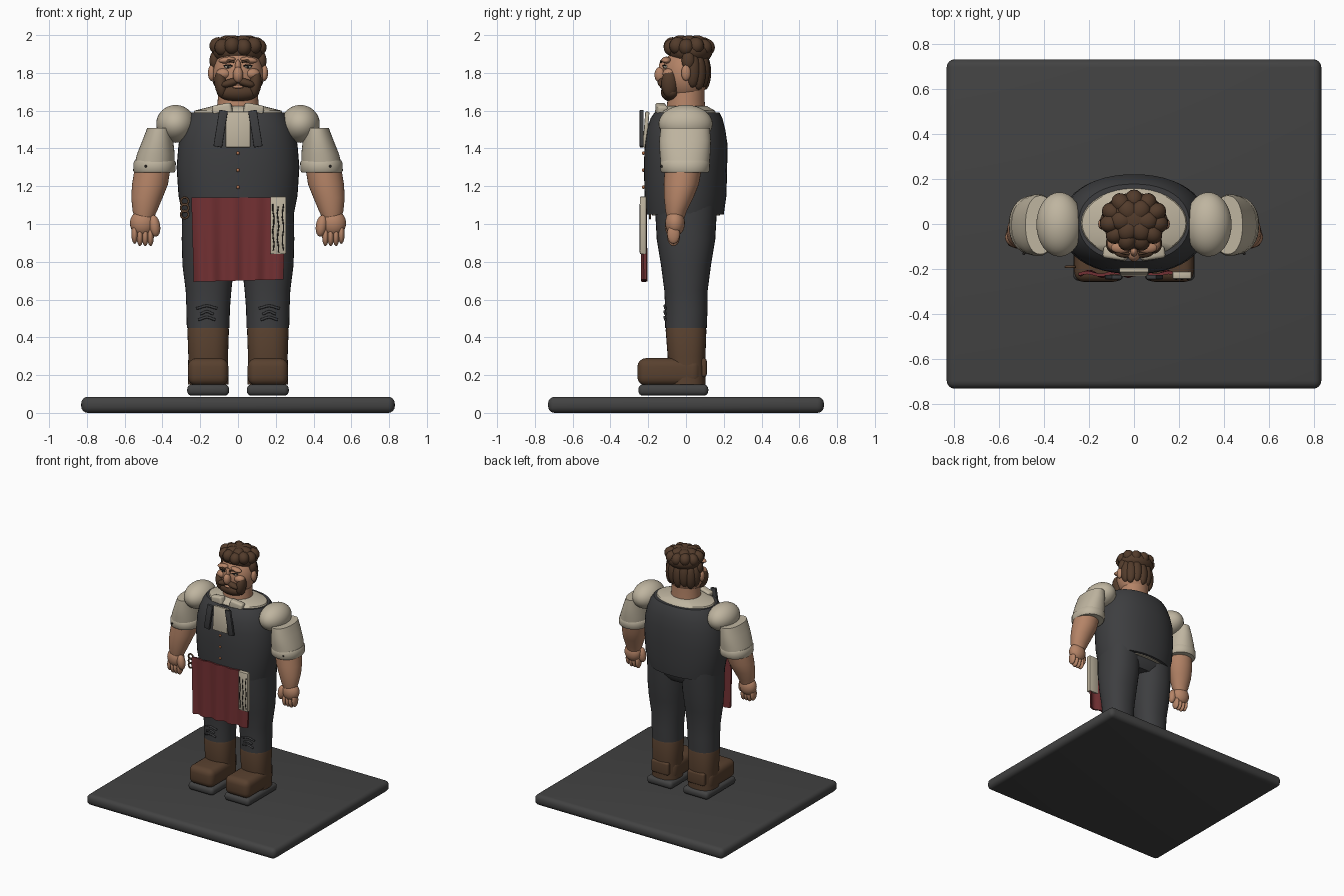
import bpy, bmesh, math
from mathutils import Matrix, Vector

if "Cube" in bpy.data.objects:
    bpy.data.objects.remove(bpy.data.objects["Cube"])


def mat(name, r, g, b):
    m = bpy.data.materials.new(name)
    m.diffuse_color = (r, g, b, 1)
    m.use_nodes = True
    m.node_tree.nodes["Principled BSDF"].inputs["Base Color"].default_value = m.diffuse_color
    return m


STONE = mat("base grey", .055, .055, .055)
CLOTH = mat("charcoal cloth", .047, .048, .051)
CREAM = mat("cream linen", .52, .46, .35)
SKIN = mat("skin", .46, .23, .135)
HAIR = mat("hair brown", .085, .044, .024)
BOOT = mat("boot leather", .098, .052, .028)
RED = mat("apron red", .17, .03, .033)
COPPER = mat("copper", .45, .17, .07)
DARK = mat("dark line", .02, .017, .015)


def finish(name, bm, material, angle=40):
    bmesh.ops.recalc_face_normals(bm, faces=bm.faces)
    me = bpy.data.meshes.new(name)
    bm.to_mesh(me)
    bm.free()
    ob = bpy.data.objects.new(name, me)
    bpy.context.collection.objects.link(ob)
    me.materials.append(material)
    bpy.ops.object.select_all(action='DESELECT')
    ob.select_set(True)
    bpy.context.view_layer.objects.active = ob
    bpy.ops.object.shade_smooth_by_angle(angle=math.radians(angle))
    return ob


def loft(name, rings, material, n=36, power=2.0):
    """Stack of horizontal rounded rings (z, cx, cy, rx, ry), capped at both ends."""
    bm = bmesh.new()
    loops = []
    for z, cx, cy, rx, ry in rings:
        loop = []
        for i in range(n):
            c, s = math.cos(2 * math.pi * i / n), math.sin(2 * math.pi * i / n)
            loop.append(bm.verts.new((cx + rx * math.copysign(abs(c) ** (2 / power), c),
                                      cy + ry * math.copysign(abs(s) ** (2 / power), s), z)))
        loops.append(loop)
    for a, b in zip(loops, loops[1:]):
        for i in range(n):
            bm.faces.new((a[i], a[(i + 1) % n], b[(i + 1) % n], b[i]))
    bm.faces.new(loops[0])
    bm.faces.new(loops[-1])
    return finish(name, bm, material)


def box(name, loc, size, material, bevel=0.0, rot=(0, 0, 0), seg=4):
    bm = bmesh.new()
    bmesh.ops.create_cube(bm, size=1)
    bmesh.ops.scale(bm, vec=size, verts=bm.verts)
    if bevel:
        bmesh.ops.bevel(bm, geom=bm.edges[:], offset=bevel, segments=seg,
                        profile=.5, affect='EDGES')
    for axis, a in zip('XYZ', rot):
        bm.transform(Matrix.Rotation(a, 4, axis))
    bm.transform(Matrix.Translation(loc))
    return finish(name, bm, material)


def ball(name, loc, radii, material, rot=(0, 0, 0), n=24):
    bm = bmesh.new()
    bmesh.ops.create_uvsphere(bm, u_segments=n, v_segments=n * 2 // 3, radius=1)
    bmesh.ops.scale(bm, vec=radii, verts=bm.verts)
    for axis, a in zip('XYZ', rot):
        bm.transform(Matrix.Rotation(a, 4, axis))
    bm.transform(Matrix.Translation(loc))
    return finish(name, bm, material, 60)


def tube(name, pts, radius, material, cyclic=False):
    cu = bpy.data.curves.new(name, 'CURVE')
    cu.dimensions = '3D'
    cu.bevel_depth, cu.bevel_resolution, cu.use_fill_caps = radius, 2, True
    sp = cu.splines.new('POLY')
    sp.points.add(len(pts) - 1)
    for p, co in zip(sp.points, pts):
        p.co = (*co, 1)
    sp.use_cyclic_u = cyclic
    cu.materials.append(material)
    ob = bpy.data.objects.new(name, cu)
    bpy.context.collection.objects.link(ob)
    return ob


# Display base
box("base", (0, 0, .0425), (1.66, 1.46, .085), STONE, .035)

# Torso: vest, shirt yoke, shirt hem, hips
loft("vest", [(1.05, 0, -.005, .295, .205), (1.15, 0, -.003, .315, .217), (1.3, 0, -.002, .325, .22),
              (1.42, 0, 0, .315, .22), (1.5, 0, 0, .295, .208), (1.56, 0, .003, .268, .19),
              (1.59, 0, .005, .245, .172)], CLOTH, 48, 2.2)
loft("shirt_yoke", [(1.57, 0, .003, .245, .165), (1.6, 0, .003, .23, .15), (1.625, 0, 0, .13, .11)], CREAM)
loft("shirt_hem", [(1.044, 0, 0, .27, .18), (1.1, 0, 0, .27, .18)], CREAM)
loft("hips", [(.97, 0, 0, .22, .12), (1.02, 0, 0, .28, .155), (1.1, 0, 0, .285, .165)], CLOTH, power=2.3)
loft("neck", [(1.58, 0, 0, .115, .105), (1.66, 0, 0, .107, .098), (1.78, 0, .01, .1, .09)], SKIN)

# Shirt front and vest buttons
box("shirt_front", (0, -.212, 1.5), (.13, .022, .19), CREAM, .006, (-.08, 0, 0), 2)
for z in (1.375, 1.285, 1.195):
    ball("vest_button", (0, -.225, z), (.009, .009, .009), COPPER, n=12)

# Apron with soft folds, narrowing slightly to the hem
bm = bmesh.new()
bmesh.ops.create_grid(bm, x_segments=40, y_segments=8, size=.5)
for v in bm.verts:
    u, t = v.co.x, v.co.y + .5
    fold = .011 * math.sin(u * 26) * (1 - .5 * t)
    v.co = Vector((.003 + u * (.475 + .025 * t), -.214 + fold, .7 + .44 * t + .012 * u * (1 - t)))
ext = bmesh.ops.extrude_face_region(bm, geom=bm.faces[:] + bm.edges[:] + bm.verts[:])
for v in ext['geom']:
    if isinstance(v, bmesh.types.BMVert):
        v.co.y -= .014
finish("apron", bm, RED)

# Folded cloth with dark stitched stripes
box("folded_cloth", (.213, -.227, .993), (.084, .034, .305), CREAM, .006, seg=2)
for k, x in enumerate((.187, .212, .238)):
    tube("cloth_stripe", [(x + .004 * math.sin(i * 1.7 + k), -.244, .86 + .035 * i - .012 * (k % 2))
                          for i in range(8)], .0032, DARK)

# Ring chain on the hip
for z in (1.12, 1.085, 1.05):
    tube("hip_ring", [(-.282 + .02 * math.cos(a * math.pi / 8), -.19, z + .02 * math.sin(a * math.pi / 8))
                      for a in range(16)], .006, BOOT, True)

for s in (1, -1):
    # Neck tie tails and collar wings
    box("tie_tail", (s * .092, -.235, 1.505), (.046, .02, .195), CLOTH, .004, (0, -s * .16, 0), 2)
    box("collar_wing", (s * .082, -.13, 1.6), (.105, .055, .07), CREAM, .015, (0, s * .2, s * .15))

    # Trouser leg with knee creases
    loft("trouser_leg", [(.45, s * .158, 0, .113, .11), (.55, s * .158, .002, .115, .112),
                         (.65, s * .156, 0, .121, .115), (.78, s * .157, 0, .137, .132),
                         (.92, s * .153, 0, .145, .155), (1.1, s * .15, 0, .145, .165)], CLOTH, power=2.2)
    for z, w in ((.5, .045), (.53, .035), (.56, .055)):
        tube("knee_crease", [(s * .165 + w * i / 3, -.113 + .004 * abs(i) / 3,
                              z + .007 * math.cos(i)) for i in range(-3, 4)], .007, CLOTH)

    # Boots
    loft("boot_shaft", [(.15, s * .158, .005, .108, .098), (.3, s * .158, .003, .105, .1),
                        (.44, s * .158, 0, .11, .108), (.455, s * .158, 0, .105, .103)], BOOT, power=2.5)
    box("boot_foot", (s * .158, -.09, .217), (.214, .335, .145), BOOT, .045)
    box("boot_heel_guard", (s * .158, .06, .24), (.15, .1, .1), BOOT, .015)
    box("boot_sole", (s * .158, -.067, .121), (.222, .37, .06), STONE, .025)

    # Puffed sleeve, cuff and cuff button
    ball("shoulder_puff", (s * .33, -.002, 1.53), (.103, .143, .1), CREAM, n=32)
    loft("sleeve", [(1.31, s * .443, -.005, .106, .128), (1.37, s * .435, -.005, .1, .134),
                    (1.44, s * .425, -.005, .082, .137), (1.507, s * .415, -.004, .066, .13)], CREAM, power=2.2)
    loft("cuff", [(1.272, s * .443, -.005, .106, .122), (1.282, s * .443, -.005, .112, .13),
                  (1.325, s * .441, -.005, .112, .132), (1.336, s * .441, -.005, .105, .126)], CREAM, power=2.2)
    ball("cuff_button", (s * .488, -.13, 1.305), (.007, .007, .007), DARK, n=10)

    # Forearm and hand
    loft("forearm", [(1.03, s * .497, -.055, .05, .045), (1.07, s * .493, -.052, .065, .057),
                     (1.14, s * .482, -.038, .083, .078), (1.21, s * .466, -.025, .095, .093),
                     (1.29, s * .453, -.015, .095, .098)], SKIN)
    ball("palm", (s * .505, -.058, 1.005), (.067, .052, .07), SKIN)
    for i in range(4):
        ball("finger", (s * (.463 + .028 * i), -.066, .935 + (.012 if i == 3 else 0)),
             (.0175, .034, .052), SKIN, n=16)
    ball("thumb", (s * .442, -.08, .99), (.03, .031, .058), SKIN, (0, s * .15, 0), 16)

# Head, ears and nose
ball("head", (0, -.003, 1.79), (.133, .122, .15), SKIN, n=32)
ball("nose", (0, -.137, 1.79), (.027, .03, .042), SKIN)
ball("nose_bridge", (0, -.122, 1.83), (.016, .022, .04), SKIN)
for s in (1, -1):
    ball("ear", (s * .14, 0, 1.8), (.019, .025, .042), SKIN)
    ball("cheek", (s * .075, -.088, 1.795), (.042, .036, .03), SKIN)
    ball("brow_ridge", (s * .058, -.105, 1.868), (.045, .025, .017), SKIN, (0, s * .12, 0))
    tube("eyebrow", [(s * (.02 + .024 * i), -.133 + .006 * i * i / 2, 1.858 + .008 * math.sin(i * 1.05))
                     for i in range(4)], .006, HAIR)
    ball("eye", (s * .052, -.107, 1.832), (.02, .014, .009), CREAM, n=16)
    ball("pupil", (s * .052, -.117, 1.832), (.008, .006, .007), DARK, n=12)
    tube("eyelid", [(s * (.03 + .015 * i), -.121 + .004 * i, 1.842 - .003 * abs(i - 1.5))
                    for i in range(4)], .004, DARK)
    # Moustache and side whiskers
    ball("moustache", (s * .04, -.124, 1.748), (.05, .026, .021), HAIR, (0, s * .3, 0))
    ball("side_whisker", (s * .09, -.087, 1.742), (.034, .044, .074), HAIR, (0, s * .12, 0))
    ball("sideburn", (s * .123, .012, 1.865), (.028, .035, .05), HAIR)

# Beard and mouth
ball("beard", (0, -.078, 1.697), (.112, .055, .049), HAIR)
ball("lower_lip", (0, -.125, 1.726), (.03, .014, .009), SKIN, n=16)

# Hair: cap, outer ring of curls, crown curls and hanging locks at the back
ball("hair_cap", (0, .022, 1.915), (.138, .118, .08), HAIR, n=32)
for i in range(11):
    a = 2 * math.pi * i / 11 + math.pi / 2
    ball("hair_curl", (.105 * math.cos(a), .015 + .09 * math.sin(a), 1.935 + .008 * (i % 2)),
         (.048, .042, .046), HAIR, (0, 0, a), 16)
for i in range(6):
    a = 2 * math.pi * i / 6
    ball("crown_curl", (.055 * math.cos(a), .015 + .05 * math.sin(a), 1.965), (.05, .045, .034), HAIR, (0, 0, a), 16)
for i in range(7):
    a = math.pi * (i + .35) / 6.7
    ball("back_lock", (.112 * math.cos(a), .022 + .078 * math.sin(a), 1.815 - .012 * (i % 2)),
         (.04, .033, .093), HAIR, (0, 0, a - math.pi / 2), 16)
